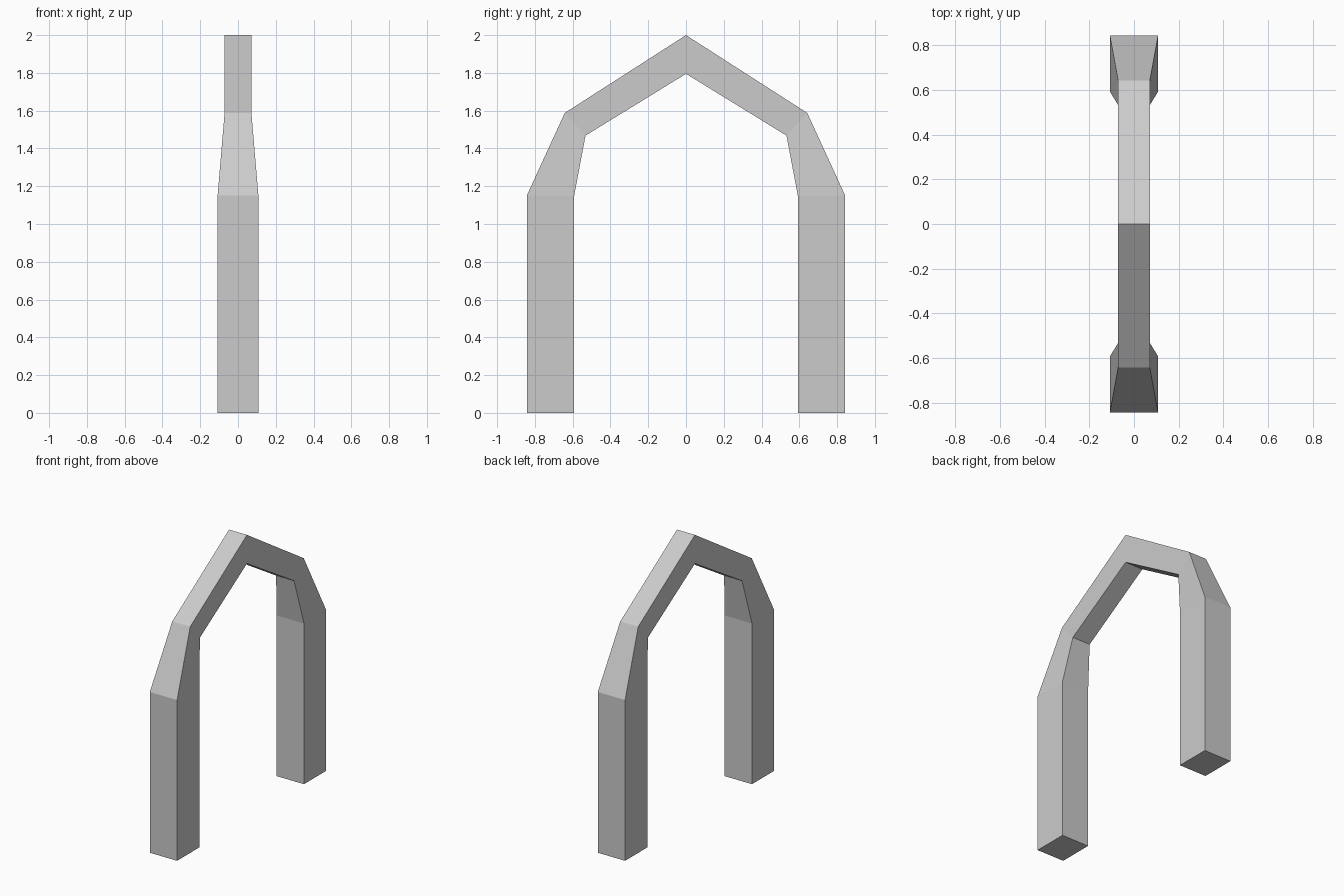
import bpy, bmesh

if "Cube" in bpy.data.objects:
    bpy.data.objects.remove(bpy.data.objects["Cube"])

# Arch cross-sections from foot to peak: outer (y, z), inner (y, z), half width
HALF = [
    ((-0.843, 0.0), (-0.592, 0.0), 0.108),
    ((-0.843, 1.15), (-0.592, 1.15), 0.108),
    ((-0.642, 1.588), (-0.532, 1.468), 0.071),
    ((0.0, 2.0), (0.0, 1.795), 0.071),
]


def mirrored(section):
    (oy, oz), (iy, iz), w = section
    return (-oy, oz), (-iy, iz), w


# Full path: up one leg, over the peak, down the other
sections = HALF + [mirrored(s) for s in reversed(HALF[:-1])]

# Bridge the four-sided rings into one arch with closed feet
bm = bmesh.new()
rings = []
for (oy, oz), (iy, iz), w in sections:
    corners = [(-w, oy, oz), (w, oy, oz), (w, iy, iz), (-w, iy, iz)]
    rings.append([bm.verts.new(c) for c in corners])
for a, b in zip(rings, rings[1:]):
    for i in range(4):
        j = (i + 1) % 4
        bm.faces.new((a[i], a[j], b[j], b[i]))
bm.faces.new(rings[0])
bm.faces.new(rings[-1])
bmesh.ops.recalc_face_normals(bm, faces=bm.faces)

mesh = bpy.data.meshes.new("arch")
bm.to_mesh(mesh)
bm.free()
bpy.context.collection.objects.link(bpy.data.objects.new("arch", mesh))
